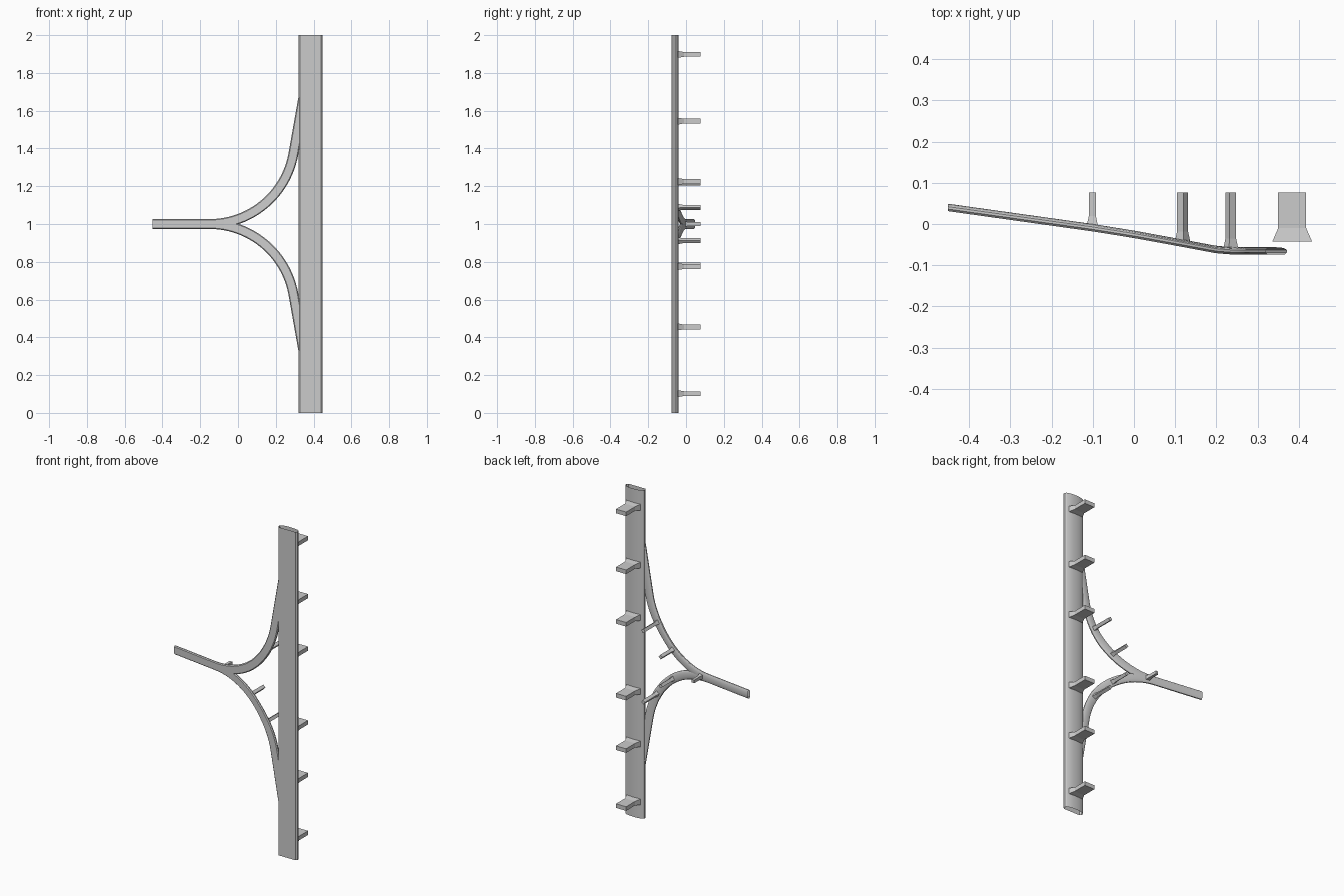
import bpy
import math

if "Cube" in bpy.data.objects:
    bpy.data.objects.remove(bpy.data.objects["Cube"])


def make(name, verts, faces, smooth=True):
    mesh = bpy.data.meshes.new(name)
    mesh.from_pydata(verts, [], faces)
    mesh.update()
    obj = bpy.data.objects.new(name, mesh)
    bpy.context.collection.objects.link(obj)
    bpy.ops.object.select_all(action='DESELECT')
    obj.select_set(True)
    bpy.context.view_layer.objects.active = obj
    bpy.ops.object.mode_set(mode='EDIT')
    bpy.ops.mesh.select_all(action='SELECT')
    bpy.ops.mesh.normals_make_consistent(inside=False)
    bpy.ops.object.mode_set(mode='OBJECT')
    if smooth:
        bpy.ops.object.shade_smooth_by_angle(angle=math.radians(30))
    return obj


def profile(half, chamfer, wall, depth):
    """Flat front with chamfered edges and a bowed back: (across, depth) pairs."""
    pts = [(-half, chamfer), (-half + chamfer, 0), (half - chamfer, 0), (half, chamfer)]
    n = 8
    for i in range(n + 1):
        a = math.pi * i / n
        pts.append((half * math.cos(a), wall + (depth - wall) * math.sin(a)))
    return pts


def front_y(x):
    """Depth of the branch's front face along x."""
    keys = [(-0.45, 0.031), (-0.1, -0.018), (0.0, -0.034), (0.12, -0.056),
            (0.2, -0.071), (0.24, -0.074), (0.5, -0.075)]
    for (x0, y0), (x1, y1) in zip(keys, keys[1:]):
        if x <= x1:
            return y0 + (y1 - y0) * (x - x0) / (x1 - x0)
    return keys[-1][1]


def sweep(name, path, section, y_at):
    """Path entries are (x, z, heading angle in the front plane)."""
    verts, n = [], len(section)
    for x, z, a in path:
        for u, d in section:
            px = x - u * math.sin(a)
            verts.append((px, y_at(px) + d, z + u * math.cos(a)))
    faces = [(i * n + j, i * n + (j + 1) % n, (i + 1) * n + (j + 1) % n, (i + 1) * n + j)
             for i in range(len(path) - 1) for j in range(n)]
    return make(name, verts, faces)


def bracket(name, x, z, base_y, flare_y, hw, hh, fw, fh, angle=0.0):
    """Flared foot and straight shaft reaching back to the mounting plane."""
    verts = []
    c, s = math.cos(angle), math.sin(angle)
    for y, w, h in [(base_y, fw, fh), (flare_y, hw, hh), (0.077, hw, hh)]:
        for u, v in [(-w, -h), (w, -h), (w, h), (-w, h)]:
            verts.append((x + u * c - v * s, y, z + u * s + v * c))
    faces = [(r * 4 + j, r * 4 + (j + 1) % 4, r * 4 + 4 + (j + 1) % 4, r * 4 + 4 + j)
             for r in range(2) for j in range(4)]
    faces += [(3, 2, 1, 0), (8, 9, 10, 11)]
    return make(name, verts, faces, False)


# Upright main rail, open at both ends
UP = math.pi / 2
sweep("main_rail", [(0.384, 0, UP), (0.384, 2, UP)],
      profile(0.064, 0.008, 0.02, 0.037), lambda x: -0.077)

# Side stem
band = profile(0.026, 0.005, 0.011, 0.018)
START, R = -0.15, 0.45
sweep("side_stem", [(-0.452 + (START + 0.452) * i / 6, 1, 0) for i in range(7)], band, front_y)

# Two curved arms, mirrored about mid height
END = math.radians(80)
for side, label in ((1, "upper"), (-1, "lower")):
    path = []
    for i in range(25):
        a = END * i / 24
        path.append((START + R * math.sin(a), 1 + side * R * (1 - math.cos(a)), side * a))
    x, z, a = path[-1]
    path.append((x + 0.3 * math.cos(END), z + side * 0.3 * math.sin(END), a))
    sweep(label + "_arm", path, band, front_y)

    # Arm brackets
    for k, bx in enumerate((0.118, 0.235)):
        t = math.asin((bx - START) / R)
        base = front_y(bx) + 0.012
        bracket(f"{label}_arm_bracket_{k + 1}", bx, 1 + side * R * (1 - math.cos(t)),
                base, base + 0.026, 0.0095, 0.0095, 0.0135, 0.0135, side * t)

    # Rail brackets
    for k, dz in enumerate((0.225, 0.545, 0.898)):
        bracket(f"{label}_rail_bracket_{k + 1}", 0.384, 1 + side * dz,
                -0.042, -0.01, 0.034, 0.0125, 0.048, 0.018)

# Stem bracket
bracket("stem_bracket", -0.101, 1, -0.004, 0.02, 0.0085, 0.0095, 0.0135, 0.0135)
